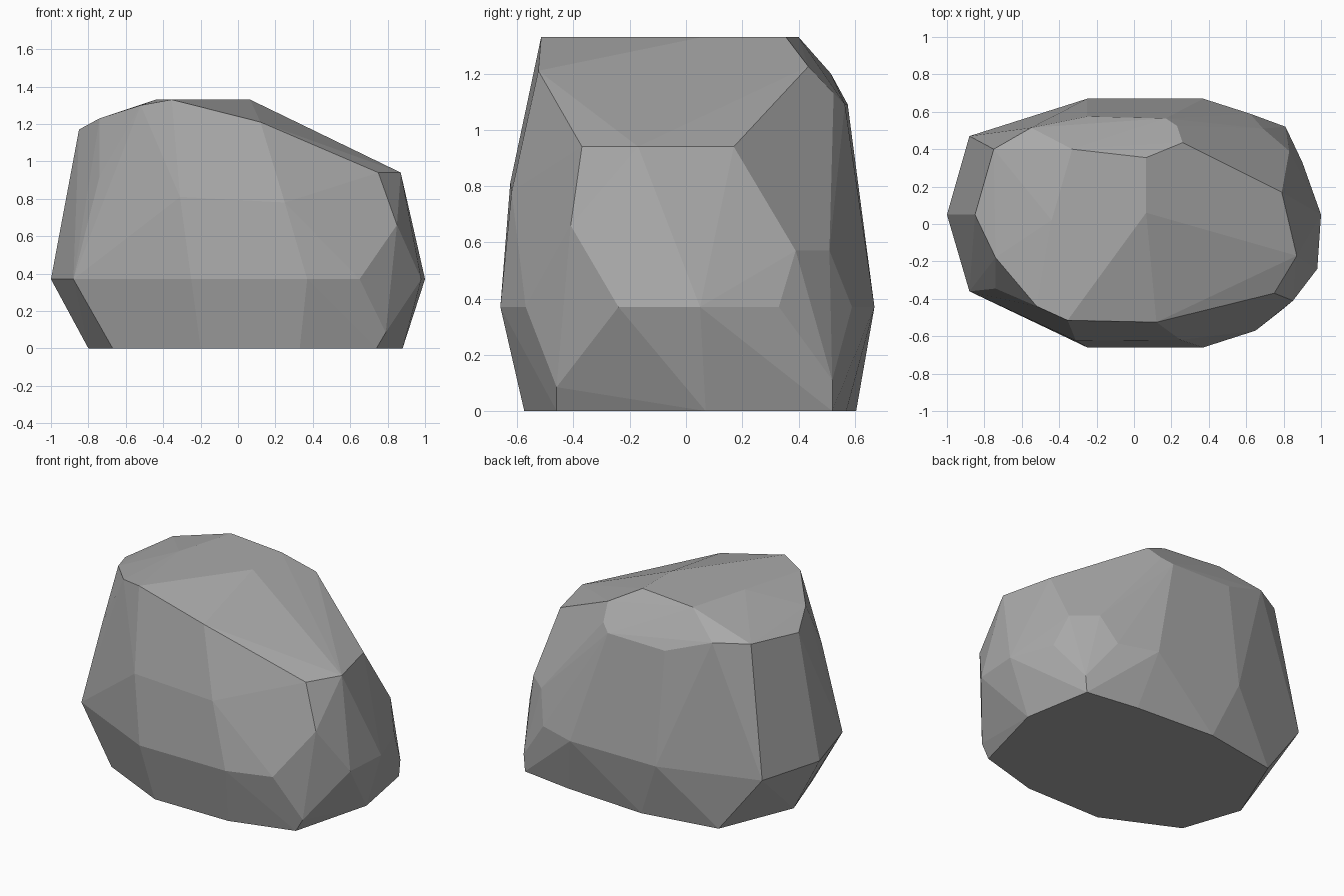
import bpy
import bmesh
import math

default_cube = bpy.data.objects.get("Cube")
if default_cube:
    bpy.data.objects.remove(default_cube, do_unlink=True)


def make_material(name, colour):
    material = bpy.data.materials.new(name)
    material.use_nodes = True
    material.diffuse_color = colour
    shader = material.node_tree.nodes["Principled BSDF"]
    shader.inputs["Base Color"].default_value = colour
    return material


def build_boulder(name, levels, material):
    """Wrap a tight faceted skin around corner points grouped by height."""
    bm = bmesh.new()
    for height, corners in levels:
        for x, y in corners:
            bm.verts.new((x, y, height))
    hull = bmesh.ops.convex_hull(bm, input=bm.verts[:])
    unused = set(hull["geom_interior"]) | set(hull["geom_unused"])
    loose = [item for item in unused if isinstance(item, bmesh.types.BMVert)]
    bmesh.ops.delete(bm, geom=loose, context="VERTS")

    # Merge nearly coplanar triangles into broad chiselled facets
    bmesh.ops.dissolve_limit(bm, angle_limit=math.radians(2),
                             verts=bm.verts[:], edges=bm.edges[:])
    bmesh.ops.recalc_face_normals(bm, faces=bm.faces[:])
    for face in bm.faces:
        face.smooth = False

    mesh = bpy.data.meshes.new(name)
    bm.to_mesh(mesh)
    bm.free()
    mesh.materials.append(material)
    boulder = bpy.data.objects.new(name, mesh)
    bpy.context.scene.collection.objects.link(boulder)
    return boulder


# Footprint and widest girdle
footprint = [(-.8, .03), (-.67, -.35), (-.2, -.575), (.33, -.575), (.74, -.46),
             (.88, .07), (.8, .52), (.45, .57), (-.1, .605), (-.6, .52)]
girdle = [(-1, .05), (-.88, -.36), (-.25, -.66), (.37, -.66), (.65, -.57),
          (.98, -.24), (1, .05), (.9, .33), (.62, .59), (.37, .67),
          (-.25, .67), (-.88, .47)]

# Chipped corners on the flanks
flanks = [(.085, [(.79, -.46)]), (.11, [(.81, .52)]),
          (.57, [(.83, .39), (.69, .51)]), (.66, [(.85, -.41)]),
          (.78, [(.25, -.62)]), (.81, [(-.31, -.625)]), (.92, [(-.74, -.345)])]

# Sloping shoulders and flat crown
shoulders = [(.94, [(.79, .17), (.87, -.17), (.75, -.37)]),
             (1.09, [(-.25, .575), (.17, .565)]), (1.13, [(.23, .525)]),
             (1.17, [(-.85, .05)]), (1.2, [(-.75, .4), (-.55, .515)]),
             (1.21, [(.12, -.525)]), (1.225, [(.26, .435)]),
             (1.23, [(-.74, -.18)]), (1.3, [(-.52, -.44)])]
crown = [(-.355, -.515), (-.44, .02), (-.33, .4), (.065, .355), (.065, .06)]

stone = make_material("stone_grey", (.4, .4, .4, 1))
levels = [(0, footprint), (.37, girdle), *flanks, *shoulders, (1.33, crown)]
build_boulder("boulder", levels, stone)
